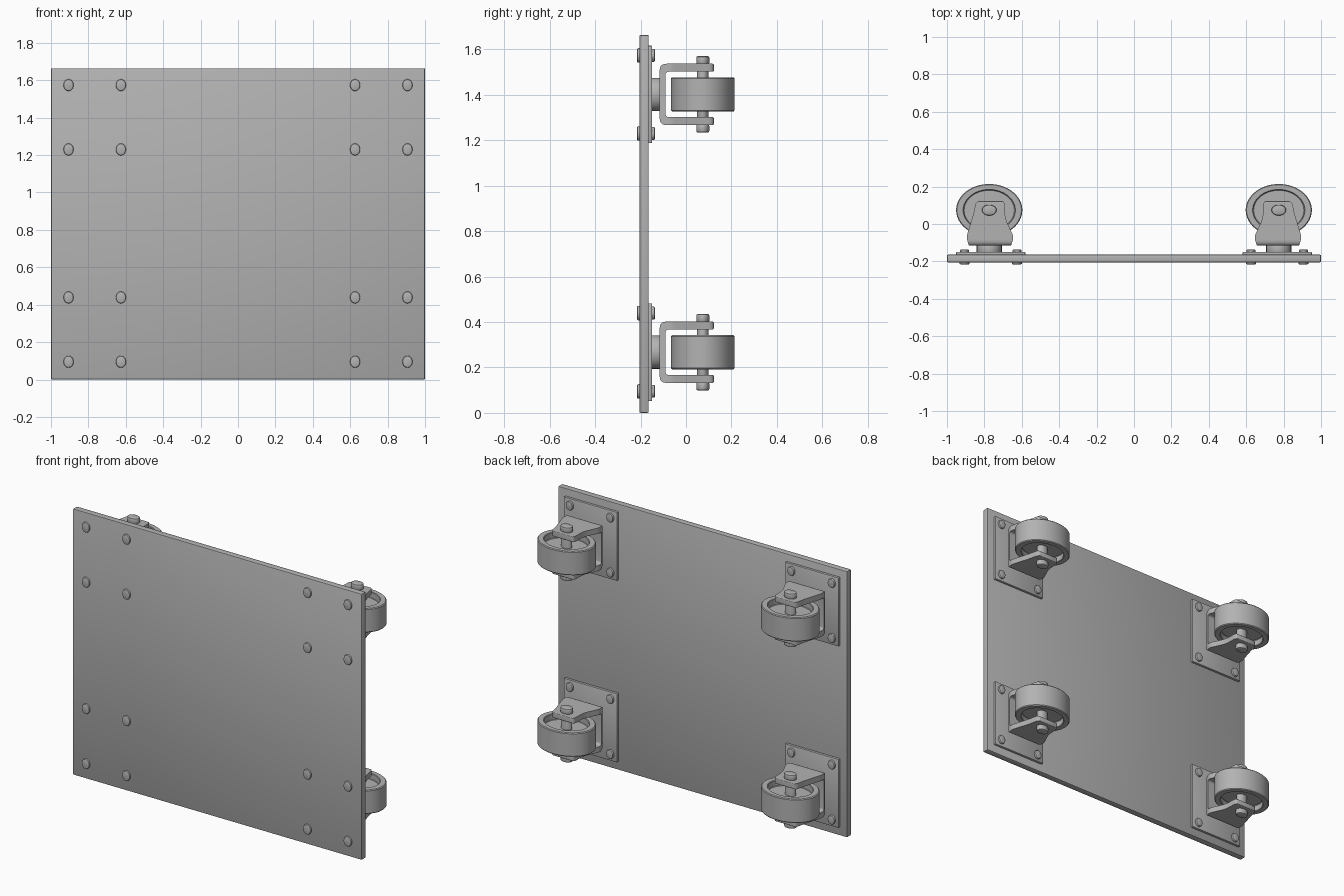
import bpy, bmesh, math
from mathutils import Matrix, Vector

cube = bpy.data.objects.get("Cube")
if cube:
    bpy.data.objects.remove(cube, do_unlink=True)

grey = bpy.data.materials.new("plain_grey")
grey.use_nodes = True
grey.diffuse_color = (0.45, 0.45, 0.45, 1)
grey.node_tree.nodes["Principled BSDF"].inputs["Base Color"].default_value = (0.45, 0.45, 0.45, 1)


def finish(name, bm):
    bmesh.ops.recalc_face_normals(bm, faces=bm.faces[:])
    mesh = bpy.data.meshes.new(name)
    bm.to_mesh(mesh)
    bm.free()
    mesh.materials.append(grey)
    ob = bpy.data.objects.new(name, mesh)
    bpy.context.collection.objects.link(ob)
    return ob


def select_only(ob):
    bpy.ops.object.select_all(action='DESELECT')
    ob.select_set(True)
    bpy.context.view_layer.objects.active = ob


def smooth(ob):
    select_only(ob)
    bpy.ops.object.shade_smooth_by_angle(angle=math.radians(35))
    return ob


def box(name, centre, size, bevel):
    bm = bmesh.new()
    bmesh.ops.create_cube(bm, size=1, matrix=Matrix.Translation(centre) @ Matrix.Diagonal((*size, 1)))
    bmesh.ops.bevel(bm, geom=bm.edges[:], offset=bevel, segments=2, profile=0.5, affect='EDGES')
    return smooth(finish(name, bm))


def lathe(name, profile, centre, stretch, along_y=False, steps=48):
    """Spin (radius, height) points round z, or y, with an oval stretch."""
    bm = bmesh.new()
    verts = [bm.verts.new((r, 0, h)) for r, h in profile]
    edges = [bm.edges.new(pair) for pair in zip(verts, verts[1:])]
    bmesh.ops.spin(bm, geom=verts + edges, cent=(0, 0, 0), axis=(0, 0, 1),
                   angle=math.tau, steps=steps)
    bmesh.ops.remove_doubles(bm, verts=bm.verts[:], dist=0.0002)
    if along_y:
        bm.transform(Matrix.Rotation(-math.pi / 2, 4, 'X'))
    bm.transform(Matrix.Translation(centre) @ Matrix.Diagonal((*stretch, 1)))
    return smooth(finish(name, bm))


def pin(radius, low, high, round_off):
    """Profile of a solid pin with softened ends."""
    r, e = radius, round_off
    return [(0, low), (r - e, low), (r - e * 0.3, low + e * 0.3), (r, low + e),
            (r, high - e), (r - e * 0.3, high - e * 0.3), (r - e, high), (0, high)]


def rounded(points, radii, steps=5):
    """Round the corners of a closed 2D outline."""
    out = []
    for i, p in enumerate(points):
        p, r = Vector(p), radii[i]
        if r == 0:
            out.append(p)
            continue
        a = p + (Vector(points[i - 1]) - p).normalized() * r
        b = p + (Vector(points[(i + 1) % len(points)]) - p).normalized() * r
        for k in range(steps + 1):
            t = k / steps
            out.append(a * (1 - t) ** 2 + p * 2 * t * (1 - t) + b * t * t)
    return out


def prism(name, coords, sweep):
    """Extrude a 3D outline along a vector."""
    bm = bmesh.new()
    face = bm.faces.new([bm.verts.new(c) for c in coords])
    new = bmesh.ops.extrude_face_region(bm, geom=[face])["geom"]
    bmesh.ops.translate(bm, vec=sweep, verts=[v for v in new if isinstance(v, bmesh.types.BMVert)])
    return finish(name, bm)


# Fork shapes: a U seen from the side, and a tapered arm seen from above
U_SHAPE = rounded(
    [(-0.116, -0.135), (0.123, -0.135), (0.123, -0.1), (-0.09, -0.1),
     (-0.09, 0.1), (0.123, 0.1), (0.123, 0.135), (-0.116, 0.135)],
    [0.03, 0.008, 0.008, 0.015, 0.015, 0.008, 0.008, 0.03])
ARM_SHAPE = rounded(
    [(-0.115, -0.12), (-0.132, -0.07), (-0.085, 0.03), (-0.083, 0.124),
     (0.07, 0.124), (0.083, 0.06), (0.122, -0.07), (0.108, -0.12)],
    [0.01, 0.02, 0.03, 0.025, 0.025, 0.02, 0.02, 0.01])


def fork(name, x, z, side):
    ob = prism(name, [(x - 0.2, y, z + h) for y, h in U_SHAPE], (0.4, 0, 0))
    cutter = prism("fork_cutter", [(x + side * a, y, z - 0.2) for a, y in ARM_SHAPE], (0, 0, 0.4))
    cutter.hide_render = True
    mod = ob.modifiers.new("trim", 'BOOLEAN')
    mod.operation, mod.solver, mod.object = 'INTERSECT', 'EXACT', cutter
    select_only(ob)
    bpy.ops.object.modifier_apply(modifier=mod.name)
    bpy.data.objects.remove(cutter, do_unlink=True)
    smooth(ob)


# Wheel section: tread, rim and a recessed web
half = [(0, 0.035), (0.134, 0.035), (0.137, 0.038), (0.137, 0.072), (0.14, 0.075),
        (0.172, 0.075), (0.177, 0.07)]
WHEEL = half + [(r, -h) for r, h in reversed(half)]

# Board
box("board", (0, -0.1845, 0.832), (2, 0.041, 1.664), 0.006)

# Four casters, mirrored left and right
for side, side_name in ((1, "left"), (-1, "right")):
    for z, level in ((0.267, "lower"), (1.402, "upper")):
        tag = f"{level}_{side_name}"
        x, plate_x = side * 0.774, side * 0.766
        box(f"mount_plate_{tag}", (plate_x, -0.158, z), (0.37, 0.018, 0.43), 0.004)
        lathe(f"swivel_neck_{tag}", pin(0.067, -0.155, -0.11, 0.003), (x, 0, z), (1, 1, 1.09), True)
        fork(f"fork_{tag}", x, z, side)
        lathe(f"wheel_{tag}", WHEEL, (x, 0.074, z), (1, 0.79, 1), steps=64)
        lathe(f"axle_{tag}", pin(0.034, -0.14, 0.14, 0.002), (x, 0.074, z), (1, 0.74, 1))
        for end in (-1, 1):
            lathe(f"axle_cap_{tag}", pin(0.039, 0.132, 0.168, 0.008),
                  (x, 0.074, z), (1, 0.74, end))
        # Through bolts at the plate corners
        for dx in (-0.14, 0.14):
            for dz in (-0.172, 0.172):
                at = (plate_x + dx, 0, z + dz)
                lathe(f"bolt_head_{tag}", pin(0.027, -0.216, -0.2, 0.006), at, (1, 1, 1.18), True, 24)
                lathe(f"bolt_nut_{tag}", pin(0.024, -0.155, -0.136, 0.006), at, (1, 1, 1.18), True, 24)
